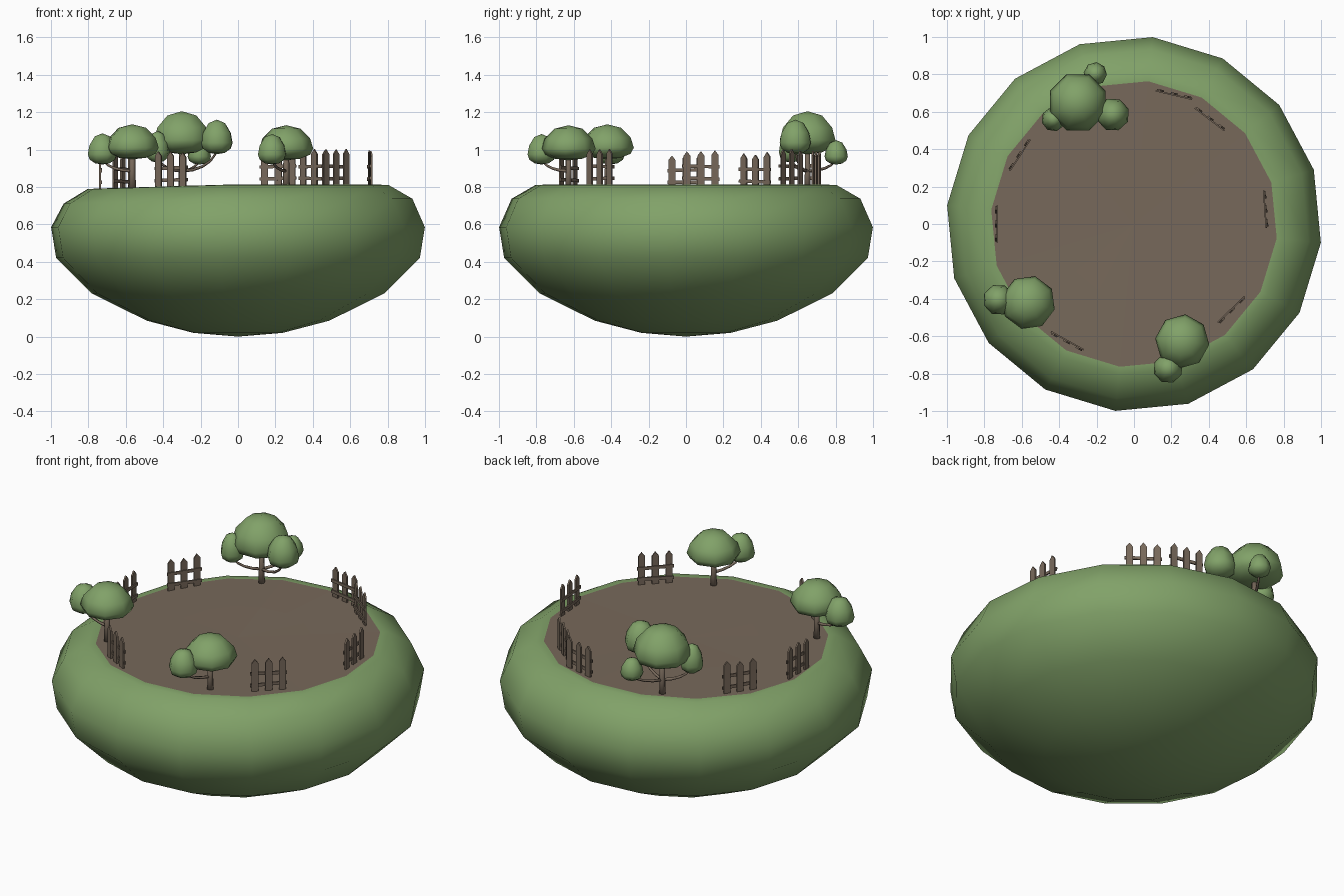
import bpy, bmesh, math, random
from mathutils import Vector, Matrix

if "Cube" in bpy.data.objects:
    bpy.data.objects.remove(bpy.data.objects["Cube"])

random.seed(4)


def material(name, col):
    m = bpy.data.materials.new(name)
    m.diffuse_color = (*col, 1)
    m.use_nodes = True
    m.node_tree.nodes["Principled BSDF"].inputs["Base Color"].default_value = m.diffuse_color
    return m


GREEN = material("leaf green", (0.22, 0.36, 0.14))
BROWN = material("earth brown", (0.185, 0.14, 0.103))


def finish(name, bm, mat, smooth=False):
    bmesh.ops.recalc_face_normals(bm, faces=bm.faces)
    me = bpy.data.meshes.new(name)
    bm.to_mesh(me)
    bm.free()
    me.materials.append(mat)
    for p in me.polygons:
        p.use_smooth = smooth
    ob = bpy.data.objects.new(name, me)
    bpy.context.collection.objects.link(ob)
    return ob


def lathe(bm, profile, sides, turn):
    """Spin (radius, z) points round z; zero radius makes a pole."""
    rings = []
    for r, z in profile:
        if r == 0:
            rings.append([bm.verts.new((0, 0, z))] * sides)
        else:
            rings.append([bm.verts.new((r * math.cos(turn + math.tau * i / sides),
                                        r * math.sin(turn + math.tau * i / sides), z))
                          for i in range(sides)])
    for a, b in zip(rings, rings[1:]):
        for i in range(sides):
            j = (i + 1) % sides
            quad = list(dict.fromkeys((a[i], a[j], b[j], b[i])))
            bm.faces.new(quad)


def dip(x):
    """The ground sinks slightly on the left."""
    return -0.022 * max(0, -x - 0.1) / 0.7


# Floating island: rounded green bowl and flat soil top
TURN = math.radians(-5.7)
bm = bmesh.new()
lathe(bm, [(0, 0), (0.24, 0.02), (0.49, 0.085), (0.785, 0.23), (0.977, 0.42),
           (1.004, 0.585), (0.937, 0.737), (0.81, 0.81), (0.767, 0.812)], 16, TURN)
for v in bm.verts:
    if v.co.z > 0.7:
        v.co.z += dip(v.co.x)
finish("island_bowl", bm, GREEN, True)

bm = bmesh.new()
lathe(bm, [(0.767, 0.812), (0.4, 0.81), (0, 0.808)], 16, TURN)
for v in bm.verts:
    v.co.z += dip(v.co.x)
soil = finish("soil_top", bm, BROWN)
if soil.data.polygons[0].normal.z < 0:
    soil.data.flip_normals()

# Canopy: lopsided eight-sided dome
DOME = [(0, 0), (0.5, 0.04), (0.88, 0.16), (1.0, 0.33), (0.88, 0.62), (0.52, 0.9), (0, 1)]


def canopy(name, x, y, r, z0, z1, turn):
    bm = bmesh.new()
    lathe(bm, [(a * r * 1.04, z0 + b * (z1 - z0)) for a, b in DOME], 8, turn)
    bmesh.ops.translate(bm, verts=bm.verts, vec=(x, y, 0))
    finish(name, bm, GREEN, True)


def tube(name, points, radii, sides=6):
    bm = bmesh.new()
    rings = []
    for k, p in enumerate(points):
        d = points[min(k + 1, len(points) - 1)] - points[max(k - 1, 0)]
        q = d.to_track_quat('Z', 'Y')
        rings.append([bm.verts.new(p + q @ Vector((radii[k] * math.cos(math.tau * i / sides),
                                                   radii[k] * math.sin(math.tau * i / sides), 0)))
                      for i in range(sides)])
    for a, b in zip(rings, rings[1:]):
        for i in range(sides):
            j = (i + 1) % sides
            bm.faces.new((a[i], a[j], b[j], b[i]))
    bm.faces.new(rings[0])
    bm.faces.new(rings[-1])
    finish(name, bm, BROWN, True)


# Trees: main dome (x, y, radius, bottom, top), then the small side domes
trees = [
    ((-0.30, 0.65, 0.155, 0.975, 1.205),
     [(-0.113, 0.585, 0.086, 0.975, 1.16), (-0.207, 0.803, 0.06, 0.92, 1.05),
      (-0.43, 0.56, 0.063, 0.93, 1.10)]),
    ((-0.565, -0.42, 0.14, 0.948, 1.135), [(-0.725, -0.405, 0.08, 0.92, 1.087)]),
    ((0.258, -0.628, 0.14, 0.943, 1.13), [(0.182, -0.772, 0.077, 0.92, 1.083)]),
]
for n, (main, smalls) in enumerate(trees, 1):
    x, y, r, z0, z1 = main
    canopy(f"tree_{n}_canopy", *main, math.radians(22.5 + 8 * (n - 1)))
    tube(f"tree_{n}_trunk", [Vector((x, y, 0.78)), Vector((x, y, 0.88)), Vector((x, y, z0 + 0.04))],
         [0.02, 0.017, 0.015])
    for k, s in enumerate(smalls, 1):
        canopy(f"tree_{n}_side_canopy_{k}", *s, math.radians(20 * k))
        # Branch: quarter arc sweeping out, then up into the small dome
        base = 0.885
        rise = s[3] + 0.04 - base
        pts = []
        for i in range(6):
            a = math.pi / 2 * i / 5
            t, u = math.sin(a), 1 - math.cos(a)
            pts.append(Vector((x + (s[0] - x) * t, y + (s[1] - y) * t, base + rise * u)))
        tube(f"tree_{n}_branch_{k}", pts, [0.009 - 0.0007 * i for i in range(6)], 5)


def box(bm, size, centre, tilt=0.0):
    m = (Matrix.Translation(centre) @ Matrix.Rotation(tilt, 4, 'Y')
         @ Matrix.Diagonal((*size, 1)))
    bmesh.ops.create_cube(bm, size=1, matrix=m)


def picket(bm, x, w, h, t):
    outline = [(-w / 2, -0.02), (w / 2, -0.02), (w / 2, h - 0.025), (0, h), (-w / 2, h - 0.025)]
    face = bm.faces.new([bm.verts.new((x + a, -t / 2, b)) for a, b in outline])
    ext = bmesh.ops.extrude_face_region(bm, geom=[face])
    bmesh.ops.translate(bm, verts=[g for g in ext['geom'] if isinstance(g, bmesh.types.BMVert)],
                        vec=(0, t, 0))


# Fence panels: two end points each, three pointed pickets and two rails
panels = [((0.115, 0.72), (0.315, 0.673)), ((0.33, 0.625), (0.487, 0.505)),
          ((0.70, 0.18), (0.714, -0.02)), ((0.597, -0.39), (0.452, -0.533)),
          ((-0.27, -0.68), (-0.45, -0.58)), ((-0.737, -0.10), (-0.737, 0.10)),
          ((-0.67, 0.288), (-0.56, 0.455))]
for n, (a, b) in enumerate(panels, 1):
    bm = bmesh.new()
    cx, cy = (a[0] + b[0]) / 2, (a[1] + b[1]) / 2
    for i in (-1, 0, 1):
        picket(bm, i * 0.075, 0.038, 0.185 + random.uniform(-0.008, 0.008), 0.01)
    # rails sit on the inner face of the pickets
    box(bm, (0.2, 0.008, 0.018), (0, -0.007, 0.035), random.uniform(-0.04, 0.04))
    box(bm, (0.2, 0.008, 0.018), (0, -0.007, 0.1), random.uniform(-0.04, 0.04))
    ang = math.atan2(b[1] - a[1], b[0] - a[0])
    bm.transform(Matrix.Translation((cx, cy, 0.81 + dip(cx))) @ Matrix.Rotation(ang, 4, 'Z'))
    finish(f"fence_panel_{n}", bm, BROWN)
